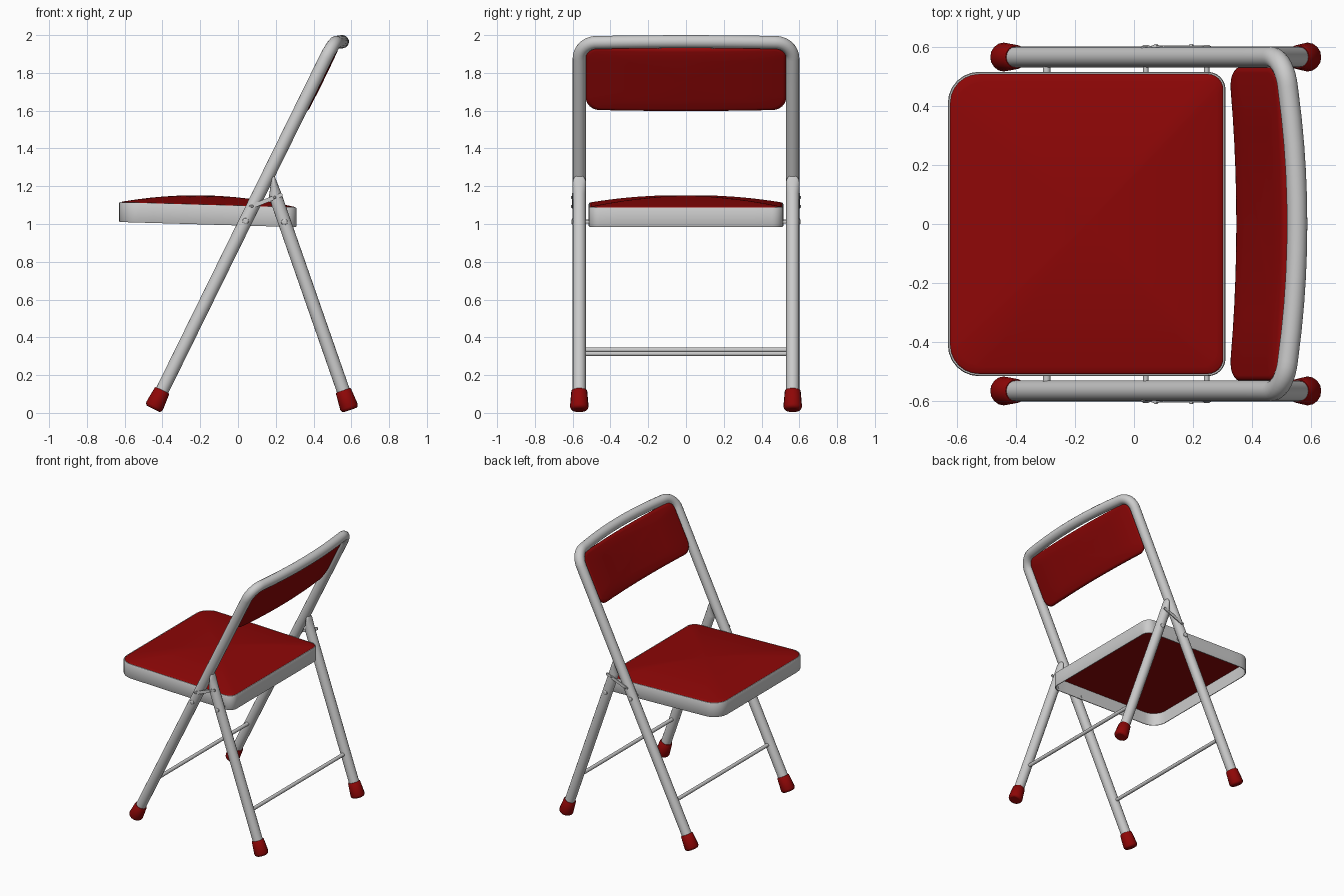
import bpy, bmesh, math
from mathutils import Vector

if "Cube" in bpy.data.objects:
    bpy.data.objects.remove(bpy.data.objects["Cube"])

red = bpy.data.materials.new("red")
red.diffuse_color = (0.27, 0.002, 0.002, 1)
red.use_nodes = True
red.node_tree.nodes["Principled BSDF"].inputs["Base Color"].default_value = red.diffuse_color
SIDE = 0.565      # half distance between the legs
R = 0.035         # tube radius

# Leg axes: front frame leans back going up, rear leg leans back going down
U = Vector((0.4415, 0, 0.897))
N = Vector((0.897, 0, -0.4415))
D = Vector((0.3295, 0, -0.944))
E = Vector((0.944, 0, 0.3295))
FRONT = Vector((0.04, 0, 1.015))
REAR = Vector((0.246, 0, 1.01))


def bow(y, depth):
    return depth * (1 - (y / SIDE) ** 2)


def frame(y, s, b=0):
    return FRONT + U * s + N * b + Vector((0, y, 0))


def rear(y, s):
    return REAR + D * s + Vector((0, y, 0))


def finish(ob, mat=None, angle=40):
    for p in ob.data.polygons:
        p.use_smooth = True
    ob.data.set_sharp_from_angle(angle=math.radians(angle))
    if mat:
        ob.data.materials.append(mat)
    return ob


def tube(name, pts, radius, mat=None, res=6):
    """Round tube through pts; radius is one number or one per point."""
    radii = radius if isinstance(radius, list) else [radius] * len(pts)
    cu = bpy.data.curves.new(name, 'CURVE')
    cu.dimensions = '3D'
    cu.bevel_depth = 1.0
    cu.bevel_resolution = res
    cu.use_fill_caps = True
    sp = cu.splines.new('POLY')
    sp.points.add(len(pts) - 1)
    for p, co, r in zip(sp.points, pts, radii):
        p.co = (*co, 1)
        p.radius = r
    ob = bpy.data.objects.new(name, cu)
    bpy.context.collection.objects.link(ob)
    bpy.ops.object.select_all(action='DESELECT')
    ob.select_set(True)
    bpy.context.view_layer.objects.active = ob
    bpy.ops.object.convert(target='MESH')
    return finish(bpy.context.object, mat)


def outline(x0, x1, y0, y1, r0, r1, inset=0):
    """Rounded rectangle, corner radius r0 at x0 and r1 at x1, edges subdivided."""
    x0, x1, y0, y1 = x0 + inset, x1 - inset, y0 + inset, y1 - inset
    r0, r1 = r0 - inset, r1 - inset
    corners = [(x1 - r1, y1 - r1, r1, 0), (x0 + r0, y1 - r0, r0, 90),
               (x0 + r0, y0 + r0, r0, 180), (x1 - r1, y0 + r1, r1, 270)]
    arcs = [[(cx + r * math.cos(math.radians(a + i * 15)),
              cy + r * math.sin(math.radians(a + i * 15))) for i in range(7)]
            for cx, cy, r, a in corners]
    pts = []
    for k, arc in enumerate(arcs):
        a, b = arc[-1], arcs[(k + 1) % 4][0]
        pts += arc + [(a[0] + (b[0] - a[0]) * i / 10, a[1] + (b[1] - a[1]) * i / 10)
                      for i in range(1, 10)]
    return pts


def loft(name, rings, mat=None, closed=False, angle=40):
    """Skin a list of rings; ends are capped unless closed into a loop."""
    bm = bmesh.new()
    vs = [[bm.verts.new(p) for p in ring] for ring in rings]
    n = len(vs[0])
    pairs = list(zip(vs, vs[1:])) + ([(vs[-1], vs[0])] if closed else [])
    for a, b in pairs:
        for i in range(n):
            j = (i + 1) % n
            bm.faces.new((a[i], a[j], b[j], b[i]))
    if not closed:
        bm.faces.new(vs[0])
        bm.faces.new(vs[-1])
    bmesh.ops.recalc_face_normals(bm, faces=bm.faces)
    me = bpy.data.meshes.new(name)
    bm.to_mesh(me)
    bm.free()
    ob = bpy.data.objects.new(name, me)
    bpy.context.collection.objects.link(ob)
    return finish(ob, mat, angle)


# Front frame: legs and bowed top rail in one bent tube
TOP, CR = 1.079, 0.10
CT = TOP - 0.018
half = [(SIDE, -1.05), (SIDE, 0.2), (SIDE, 0.8)]
half += [(SIDE - CR + CR * math.cos(math.radians(a)), CT - CR + CR * math.sin(math.radians(a)))
         for a in range(0, 91, 10)]
half += [(y, TOP - 0.018 * (y / 0.465) ** 2) for y in (0.36, 0.27, 0.18, 0.09)]
path = half + [(0, TOP)] + [(-y, s) for y, s in reversed(half)]
tube("front_frame", [frame(y, s, bow(y, 0.04)) for y, s in path], R)

# Parts repeated on both sides
for sgn, tag in ((1, "left"), (-1, "right")):
    y = sgn * SIDE

    # Rear leg with its top end pressed to a rounded wedge
    ss = [-0.254, -0.252, -0.248, -0.243] + [-0.235 + 0.0104 * i for i in range(9)] + [0.3, 1.0]
    leg = tube("rear_leg_" + tag, [rear(y, s) for s in ss], R)
    for v in leg.data.vertices:
        rel = v.co - rear(y, 0)
        s, w = rel.dot(D), rel.dot(E)
        f = min(max((-0.15 - s) / 0.104, 0), 1)
        g = min(max((-0.22 - s) / 0.034, 0), 1)
        w = w * (1 - 0.8 * f) + 0.024 * f
        v.co = rear(y + rel.y * math.sqrt(1 - 0.95 * g ** 2), s) + E * w

    # Rubber feet
    for name, fn, d, end in (("front", frame, 1, -1.108), ("rear", rear, -1, 1.054)):
        prof = [(0, 0.034), (0.003, 0.041), (0.009, 0.046), (0.018, 0.049),
                (0.106, 0.042), (0.11, 0.038)]
        tube(f"{name}_foot_{tag}", [fn(y, end + d * h) for h, _ in prof],
             [r for _, r in prof], red)

    # Pivot pins from the seat through the legs, with domed heads
    for name, o in (("front", FRONT), ("rear", REAR)):
        prof = [(0.505, 0.009), (0.592, 0.009), (0.593, 0.018), (0.601, 0.016), (0.605, 0.009)]
        tube(f"{name}_pin_{tag}", [o + Vector((0, sgn * h, 0)) for h, _ in prof],
             [r for _, r in prof], res=3)

    # Folding link between the legs, with rivets
    a, b = Vector((0.07, 0, 1.092)), Vector((0.225, 0, 1.153))
    ang = math.atan2(b.z - a.z, b.x - a.x)
    shape = []
    for c, st in ((a, 90), (b, -90)):
        for i in range(7):
            t = ang + math.radians(st + i * 30)
            shape.append((c.x + 0.011 * math.cos(t), c.z + 0.011 * math.sin(t)))
    loft("link_" + tag, [[(x, sgn * h, z) for x, z in shape] for h in (0.598, 0.604)])
    for i, c in enumerate((a + (b - a) * 0.03, a + (b - a) * 0.8)):
        tube(f"link_rivet_{i}_{tag}", [c + Vector((0, sgn * h, 0)) for h in (0.57, 0.605, 0.609)],
             [0.008, 0.008, 0.005], res=2)

# Cross bars
tube("front_crossbar", [frame(k * SIDE, -0.76) for k in (-1, 1)], 0.013, res=4)
tube("rear_crossbar", [rear(k * SIDE, 0.738) for k in (-1, 1)], 0.013, res=4)


# Seat: thin hollow skirt, slightly tilted
def seat_ring(inset, z, k=1.0):
    pts = outline(-0.63, 0.31, -0.515, 0.515, 0.105, 0.06, inset)
    out = []
    for x, y in pts:
        x = -0.16 + (x + 0.16) * k
        out.append((x, y * k, z - 0.029 * (x + 0.16)))
    return out


loft("seat_skirt", [seat_ring(*p) for p in (
    (0.003, 0.997), (0, 1.002), (0, 1.096), (0.003, 1.102), (0.008, 1.102), (0.008, 0.997))],
    closed=True)

# Domed seat cushion with a flat underside
rings = [seat_ring(0.007, 1.09), seat_ring(0.007, 1.10)]
rings += [seat_ring(0.007, 1.103 + 0.048 * (1 - k * k), k)
          for k in (0.99, 0.95, 0.88, 0.78, 0.65, 0.5, 0.35, 0.2, 0.08, 0.01)]
loft("seat_cushion", rings, red, angle=60)


# Backrest: padded panel curved with the top rail
def back_ring(k, off):
    mid = 0.85
    pts = outline(mid - 0.186, mid + 0.186, -0.53, 0.53, 0.07, 0.05)
    out = []
    for s, y in pts:
        y *= 1 - (1 - k) * 0.368 / 1.06 if k > 0.8 else k
        s = mid + (s - mid) * k + bow(y, 0.006) - 0.006
        out.append(frame(y, s, bow(y, 0.03) + off - 0.006))
    return out


prof = [(0.01, 0.018), (0.3, 0.018), (0.6, 0.017), (0.9, 0.016), (0.96, 0.013), (1.0, 0.004)]
rings = [back_ring(k, -o) for k, o in prof] + [back_ring(k, o) for k, o in reversed(prof)]
loft("backrest", rings, red, angle=60)
